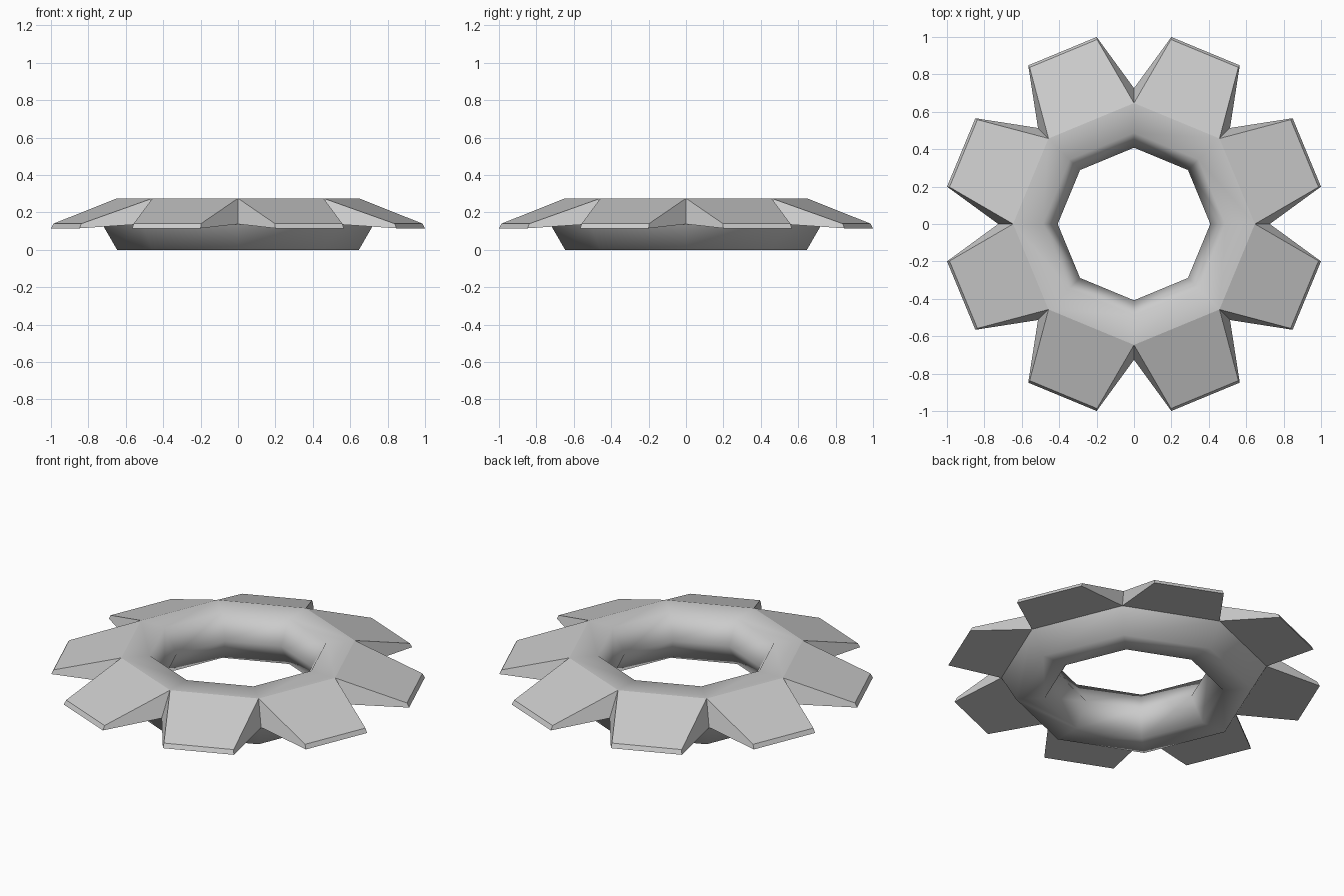
import bpy, bmesh
from math import cos, sin, pi
from mathutils import Vector

if "Cube" in bpy.data.objects:
    bpy.data.objects.remove(bpy.data.objects["Cube"])

SIDES, MINOR = 8, 6
R, r = 0.567, 0.159            # ring radius and hexagonal section radius
ZC = r * sin(pi / 3)           # centre height so the ring stands on z = 0

bm = bmesh.new()

# Octagonal ring with a hexagonal cross-section
rings = []
for i in range(SIDES):
    a = 2 * pi * i / SIDES
    rings.append([bm.verts.new(((R + r * cos(b)) * cos(a),
                                (R + r * cos(b)) * sin(a),
                                ZC + r * sin(b)))
                  for b in (2 * pi * j / MINOR for j in range(MINOR))])


def tip(angle, apothem, side, z):
    """Corner of a tooth tip, side is the signed half width."""
    out = Vector((cos(angle), sin(angle), 0))
    tan = Vector((-sin(angle), cos(angle), 0))
    v = out * apothem + tan * side
    v.z = z
    return bm.verts.new(v)


for i in range(SIDES):
    p, q = rings[i], rings[(i + 1) % SIDES]
    for j in range(1, MINOR):
        k = (j + 1) % MINOR
        f = bm.faces.new((p[j], q[j], q[k], p[k]))
        f.smooth = True

    # Tooth drawn out from the upper outer facet
    mid = 2 * pi * (i + 0.5) / SIDES
    base = (p[0], q[0], q[1], p[1])
    end = (tip(mid, 1.0, -0.198, 0.115), tip(mid, 1.0, 0.198, 0.115),
           tip(mid, 0.987, 0.195, 0.14), tip(mid, 0.987, -0.195, 0.14))
    bm.faces.new(end)
    for m in range(4):
        n = (m + 1) % 4
        bm.faces.new((base[m], base[n], end[n], end[m]))

bmesh.ops.recalc_face_normals(bm, faces=bm.faces)
# Keep tooth roots crisp
for e in bm.edges:
    if not all(f.smooth for f in e.link_faces):
        e.smooth = False

mesh = bpy.data.meshes.new("toothed_ring")
bm.to_mesh(mesh)
bm.free()
ring = bpy.data.objects.new("toothed_ring", mesh)
bpy.context.collection.objects.link(ring)
